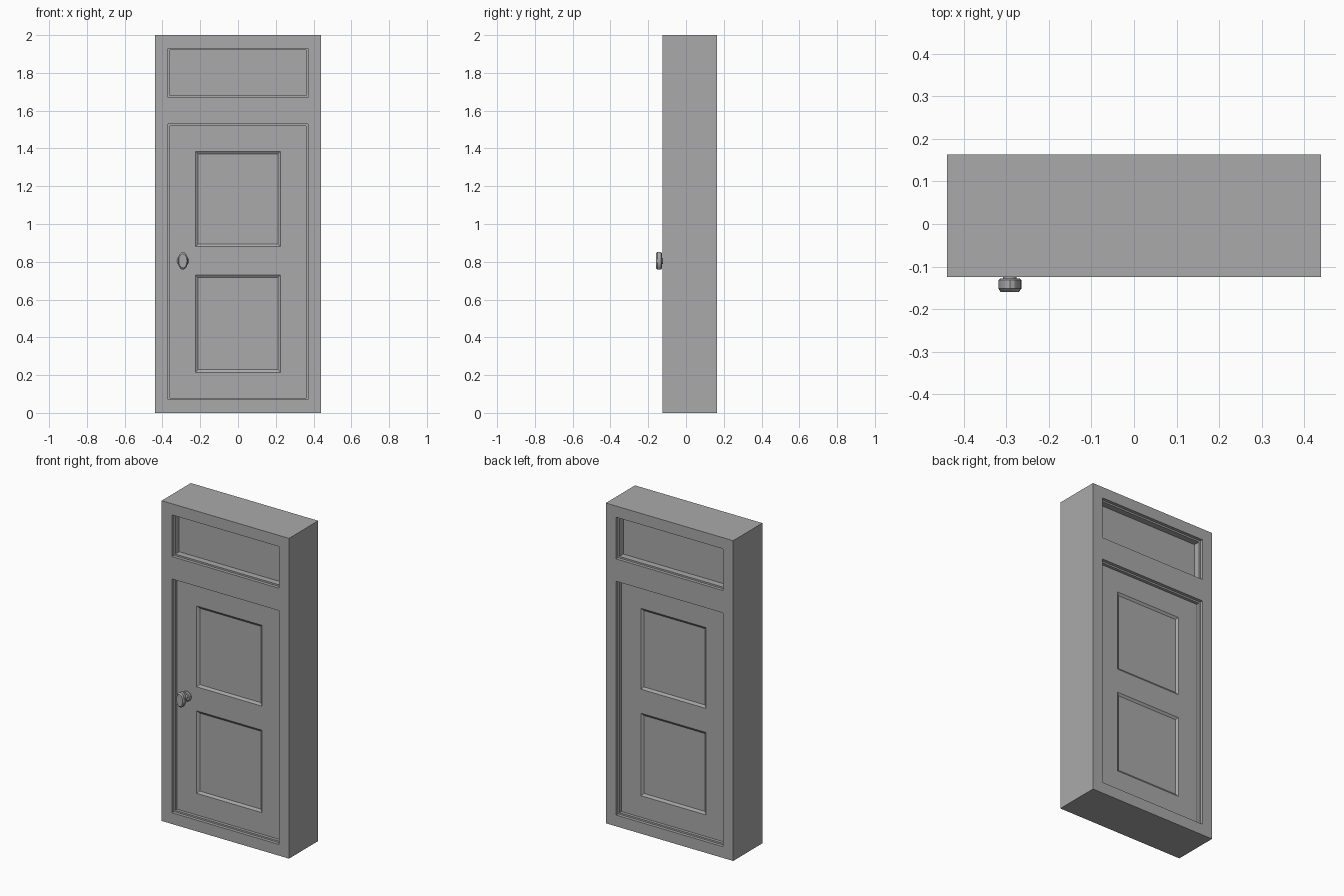
import bpy, bmesh, math
from mathutils import Matrix

cube = bpy.data.objects.get("Cube")
if cube:
    bpy.data.objects.remove(cube, do_unlink=True)

GREY = (0.4, 0.4, 0.4, 1)
MID_Y = 0.019  # middle of the wall thickness

mat = bpy.data.materials.new("plain_grey")
mat.use_nodes = True
mat.diffuse_color = GREY
mat.node_tree.nodes["Principled BSDF"].inputs["Base Color"].default_value = GREY


def finish(bm, name):
    mesh = bpy.data.meshes.new(name)
    bm.to_mesh(mesh)
    bm.free()
    mesh.materials.append(mat)
    obj = bpy.data.objects.new(name, mesh)
    bpy.context.scene.collection.objects.link(obj)
    return obj


def slab(name, xs, zs, half, holes=(), panels=(), bevel=0.02, sink=0.01):
    """Upright slab on a grid; some cells are open, some are sunk panels."""
    bm = bmesh.new()
    sunk = []
    solid = {(i, j) for i in range(len(xs) - 1) for j in range(len(zs) - 1)} - set(holes)
    grid = {(i, j, s): bm.verts.new((x, MID_Y + s * half, z))
            for i, x in enumerate(xs) for j, z in enumerate(zs) for s in (-1, 1)}
    for i, j in sorted(solid):
        ring = [(i, j), (i + 1, j), (i + 1, j + 1), (i, j + 1)]
        for s in (-1, 1):
            face = bm.faces.new([grid[(*c, s)] for c in ring[::-s]])
            if (i, j) in panels:
                sunk.append(face)
        # walls towards open cells and the outside
        sides = [(i, j - 1), (i + 1, j), (i, j + 1), (i - 1, j)]
        for k, neighbour in enumerate(sides):
            if neighbour not in solid:
                a, b = ring[k], ring[(k + 1) % 4]
                bm.faces.new([grid[(*a, -1)], grid[(*a, 1)], grid[(*b, 1)], grid[(*b, -1)]])
    bmesh.ops.recalc_face_normals(bm, faces=bm.faces)
    if sunk:
        bm.normal_update()
        bmesh.ops.inset_individual(bm, faces=sunk, thickness=bevel, depth=-sink)
    return finish(bm, name)


def oval_turning(name, profile, wide, tall, x, z, sides):
    """Oval lathe form along y from (y, radius factor) pairs."""
    bm = bmesh.new()
    rings = []
    for y, r in profile:
        rings.append([bm.verts.new((x + wide * r * math.cos(t), y, z + tall * r * math.sin(t)))
                      for t in (2 * math.pi * k / sides for k in range(sides))])
    for lower, upper in zip(rings, rings[1:]):
        for k in range(sides):
            n = (k + 1) % sides
            bm.faces.new([lower[k], lower[n], upper[n], upper[k]])
    bm.faces.new(rings[0])
    bm.faces.new(rings[-1])
    bmesh.ops.recalc_face_normals(bm, faces=bm.faces)
    return finish(bm, name)


# Outer casing with the door and transom openings
slab("door_frame", [-0.44, -0.37, 0.37, 0.44], [0, 0.07, 1.53, 1.67, 1.93, 2],
     0.144, holes=[(1, 1), (1, 3)])

# Stepped stop moulding inside each opening
for name, low, high in (("door", 0.07, 1.53), ("transom", 1.67, 1.93)):
    slab(name + "_stop", [-0.37, -0.36, 0.36, 0.37],
         [low, low + 0.01, high - 0.01, high], 0.124, holes=[(1, 1)])

# Door leaf with two sunk panels on both sides, and plain transom panel
slab("door_leaf", [-0.36, -0.225, 0.225, 0.36],
     [0.08, 0.215, 0.73, 0.88, 1.385, 1.52], 0.105, panels=[(1, 1), (1, 3)])
slab("transom_panel", [-0.36, 0.36], [1.68, 1.92], 0.085)

# Oval knob on the front, with round neck and rosette
KNOB_X, KNOB_Z = -0.292, 0.805
oval_turning("knob", [(-0.128, 0.85), (-0.132, 1), (-0.152, 1), (-0.16, 0.8)],
             0.027, 0.047, KNOB_X, KNOB_Z, 16)
oval_turning("knob_neck", [(-0.08, 1), (-0.13, 1)], 0.016, 0.016, KNOB_X, KNOB_Z, 16)
oval_turning("knob_rosette", [(-0.08, 1), (-0.092, 1), (-0.097, 0.8)],
             0.031, 0.031, KNOB_X, KNOB_Z, 16)

# Smooth the rounded hardware, keeping its rims sharp
bpy.ops.object.select_all(action='DESELECT')
for obj in bpy.context.scene.objects:
    if obj.name.startswith("knob"):
        obj.select_set(True)
        bpy.context.view_layer.objects.active = obj
bpy.ops.object.shade_smooth_by_angle(angle=math.radians(30))
